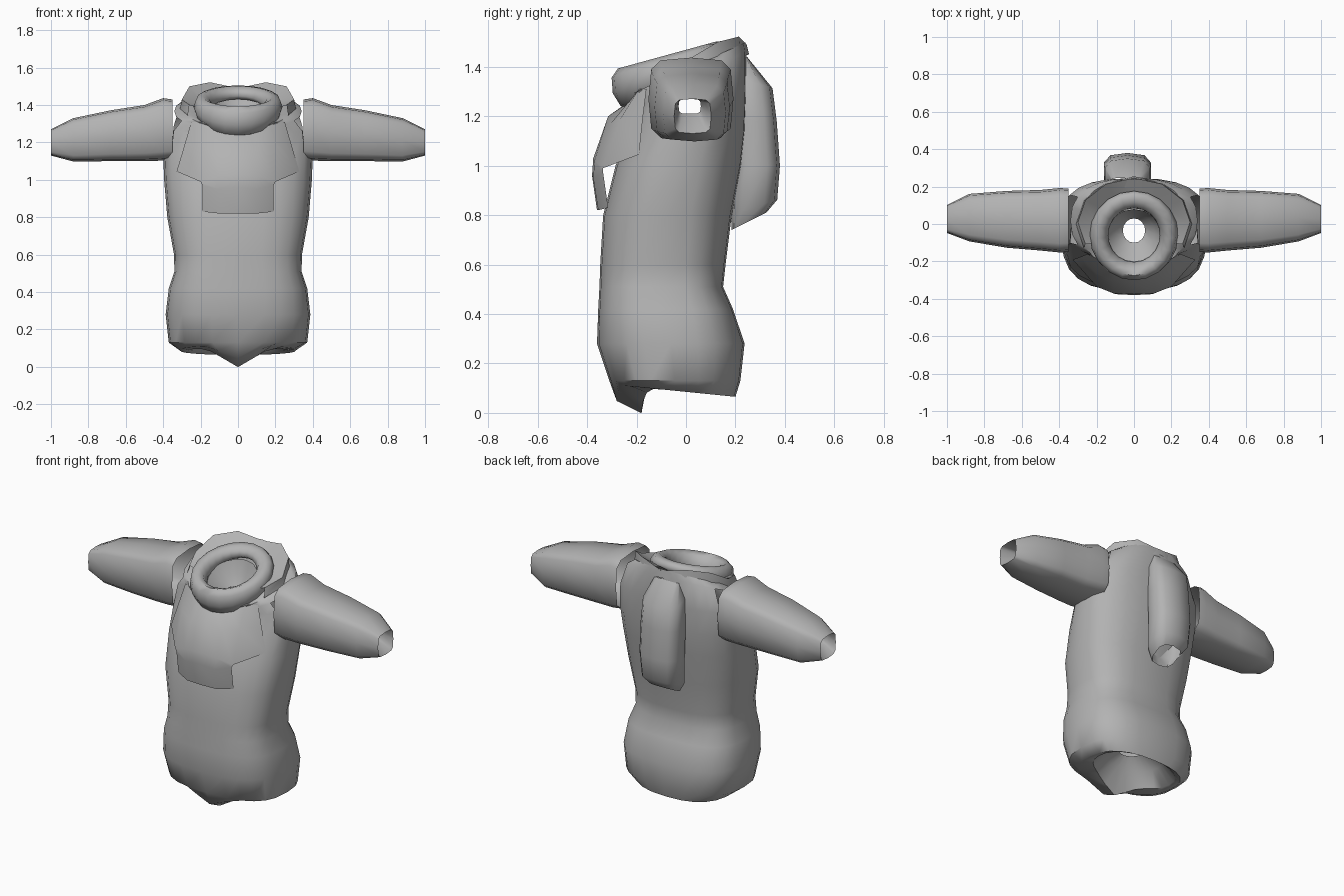
import bpy, math
from mathutils import Vector

if "Cube" in bpy.data.objects:
    bpy.data.objects.remove(bpy.data.objects["Cube"])

grey = bpy.data.materials.new("grey cloth")
grey.diffuse_color = (0.45, 0.45, 0.45, 1)
grey.use_nodes = True
grey.node_tree.nodes["Principled BSDF"].inputs["Base Color"].default_value = grey.diffuse_color


def make(name, verts, faces, angle=50):
    me = bpy.data.meshes.new(name)
    me.from_pydata(verts, [], faces)
    me.materials.append(grey)
    ob = bpy.data.objects.new(name, me)
    bpy.context.collection.objects.link(ob)
    bpy.ops.object.select_all(action='DESELECT')
    ob.select_set(True)
    bpy.context.view_layer.objects.active = ob
    bpy.ops.object.shade_smooth_by_angle(angle=math.radians(angle))
    return ob


def oval(n, rx, ry, power, turn=0.0):
    """Points of a rounded box section."""
    pts = []
    for i in range(n):
        a = 2 * math.pi * i / n + turn
        c, s = math.cos(a), math.sin(a)
        pts.append((rx * math.copysign(abs(c) ** (2 / power), c),
                    ry * math.copysign(abs(s) ** (2 / power), s)))
    return pts


def in_sleeve(c):
    """True where the body opens into a sleeve."""
    return abs(c.x) > 0.33 and abs(c.y - 0.02) < 0.12 and 1.14 < c.z < 1.36


def loft(name, rings, closed=False, angle=50, skip=None):
    n, m = len(rings[0]), len(rings)
    verts = [p for r in rings for p in r]
    faces = []
    for j in range(m if closed else m - 1):
        k = (j + 1) % m
        for i in range(n):
            h = (i + 1) % n
            f = (j * n + i, j * n + h, k * n + h, k * n + i)
            if not (skip and skip(sum((Vector(verts[v]) for v in f), Vector()) / 4)):
                faces.append(f)
    return make(name, verts, faces, angle)


def level(z, rx, front, back, power=2.7, tilt=0.0, drop=0.0, n=24):
    """Horizontal garment ring; drop pulls the front middle down to a point."""
    cy, ry = (front + back) / 2, (back - front) / 2
    ring = []
    for x, y in oval(n, rx, ry, power):
        d = drop * max(0, 1 - abs(x) / 0.17) if y < 0 else 0
        ring.append((x, cy + y, z + tilt * (cy + y) - d))
    return ring


# Garment body, from the opening inside the hem up to the neck edge
loft("garment_body", [
    level(0.24, 0.08, -0.10, 0.07, 2),
    level(0.18, 0.19, -0.15, 0.13, 2),
    level(0.09, 0.27, -0.18, 0.18, 2.2, -0.05, 0.10),
    level(0.085, 0.31, -0.28, 0.20, 2.5, -0.1, 0.065),
    level(0.13, 0.37, -0.31, 0.22),
    level(0.28, 0.387, -0.36, 0.237),
    level(0.42, 0.37, -0.355, 0.19, 2.9),
    level(0.51, 0.34, -0.35, 0.15, 2.9),
    level(0.60, 0.342, -0.347, 0.16),
    level(0.80, 0.378, -0.335, 0.185),
    level(1.00, 0.395, -0.285, 0.225, 2.5),
    level(1.14, 0.40, -0.225, 0.24, 2.5),
    level(1.27, 0.385, -0.19, 0.245, 2.6, 0.1),
    level(1.36, 0.34, -0.21, 0.245, 2.4, 0.4),
    level(1.39, 0.29, -0.24, 0.24, 2.3, 0.45),
    level(1.38, 0.22, -0.24, 0.18, 2, 0.45),
], skip=in_sleeve)

# Rolled collar, tilted forward and deeper at the front
collar = []
for i in range(20):
    a = 2 * math.pi * i / 20
    s = math.sin(a)
    out = Vector((math.cos(a) * 0.188, s * 0.19, s * 0.078))
    mid = Vector((0, -0.06, 1.39)) + out
    up = Vector((0, -0.30, 0.95)).normalized()
    tall = 0.06 - 0.025 * s
    collar.append([mid + out.normalized() * 0.05 * math.cos(t) + up * tall * math.sin(t)
                   for t in (2 * math.pi * k / 8 for k in range(8))])
loft("rolled_collar", collar, True, 70)

# Funnel lining under the collar
loft("neck_lining", [level(1.40, 0.15, -0.21, 0.08, 2, 0.4, n=16),
                     level(1.33, 0.11, -0.16, 0.06, 2, 0.2, n=16),
                     level(1.28, 0.06, -0.10, 0.03, 2, n=16)])

# Raised folds around the back and sides of the collar
rows = [[], [], []]
for i in range(9):
    a = math.radians(-30 + 240 * i / 8)
    c, s = math.cos(a), math.sin(a)
    peak = 0.04 if i in (2, 3, 5, 6) else 0.0
    rows[0].append((0.31 * c, 0.255 * s, 1.38 + 0.07 * s))
    rows[1].append((0.30 * c, 0.01 + 0.235 * s, 1.43 + 0.06 * s + peak))
    rows[2].append((0.20 * c, -0.01 + 0.18 * s, 1.40 + 0.06 * s))
make("collar_fold", sum(rows, []),
     [(r * 9 + i, r * 9 + i + 1, r * 9 + i + 10, r * 9 + i + 9)
      for r in range(2) for i in range(8)])

# Sleeves: x, centre y, centre z, half depth, half height
stations = [(0.35, 0.02, 1.27, 0.17, 0.16), (0.40, 0.02, 1.27, 0.172, 0.167),
            (0.50, 0.02, 1.25, 0.162, 0.150), (0.68, 0.025, 1.236, 0.152, 0.136),
            (0.88, 0.034, 1.214, 0.127, 0.116), (1.0, 0.027, 1.20, 0.075, 0.07),
            (0.95, 0.02, 1.22, 0.058, 0.05), (0.88, 0.015, 1.24, 0.045, 0.03)]
for side, label in ((1, "left"), (-1, "right")):
    loft(label + "_sleeve",
         [[(side * x, cy + a, cz + b) for a, b in
           (oval(12, ry, rz, 4.2)[::side])] for x, cy, cz, ry, rz in stations])

# Chest bib: half rows of x, y, z, mirrored about the middle
half = [
    [(0, -0.24, 1.25), (0.10, -0.23, 1.26), (0.18, -0.19, 1.31), (0.25, -0.16, 1.31)],
    [(0, -0.315, 1.20), (0.11, -0.305, 1.17), (0.20, -0.265, 1.19), (0.285, -0.175, 1.19)],
    [(0, -0.375, 1.03), (0.11, -0.37, 1.02), (0.20, -0.335, 0.99), (0.328, -0.19, 1.045)],
    [(0, -0.38, 0.96), (0.10, -0.375, 0.95), (0.19, -0.335, 0.97)],
    [(0, -0.36, 0.82), (0.10, -0.355, 0.82), (0.19, -0.315, 0.83)],
]
verts, faces = [], []
for s in (1, -1):
    index = [[len(verts) + sum(len(q) for q in half[:r]) + i for i in range(len(row))]
             for r, row in enumerate(half)]
    verts += [(s * x, y, z) for row in half for x, y, z in row]
    for r in range(4):
        for i in range(min(len(half[r]), len(half[r + 1])) - 1):
            f = (index[r][i], index[r + 1][i], index[r + 1][i + 1], index[r][i + 1])
            faces.append(f if s > 0 else f[::-1])
bib = make("chest_bib", verts, faces)
weld = bib.modifiers.new("weld", 'WELD')
weld.merge_threshold = 0.001

# Hanging hood roll on the back: z, centre y, half width, half depth, slope
roll = [(1.44, 0.235, 0.085, 0.012, 0), (1.34, 0.26, 0.125, 0.09, -0.3),
        (1.18, 0.275, 0.13, 0.092, 0), (1.00, 0.285, 0.13, 0.095, 0),
        (0.84, 0.275, 0.12, 0.094, 0.3), (0.785, 0.255, 0.08, 0.07, 0.5)]
loft("back_roll", [[(-0.035 + x, cy + y, z + k * (y if z > 1 else y - 0.02))
                    for x, y in oval(10, rx, ry, 3, 0.314)]
                   for z, cy, rx, ry, k in roll][::-1])
